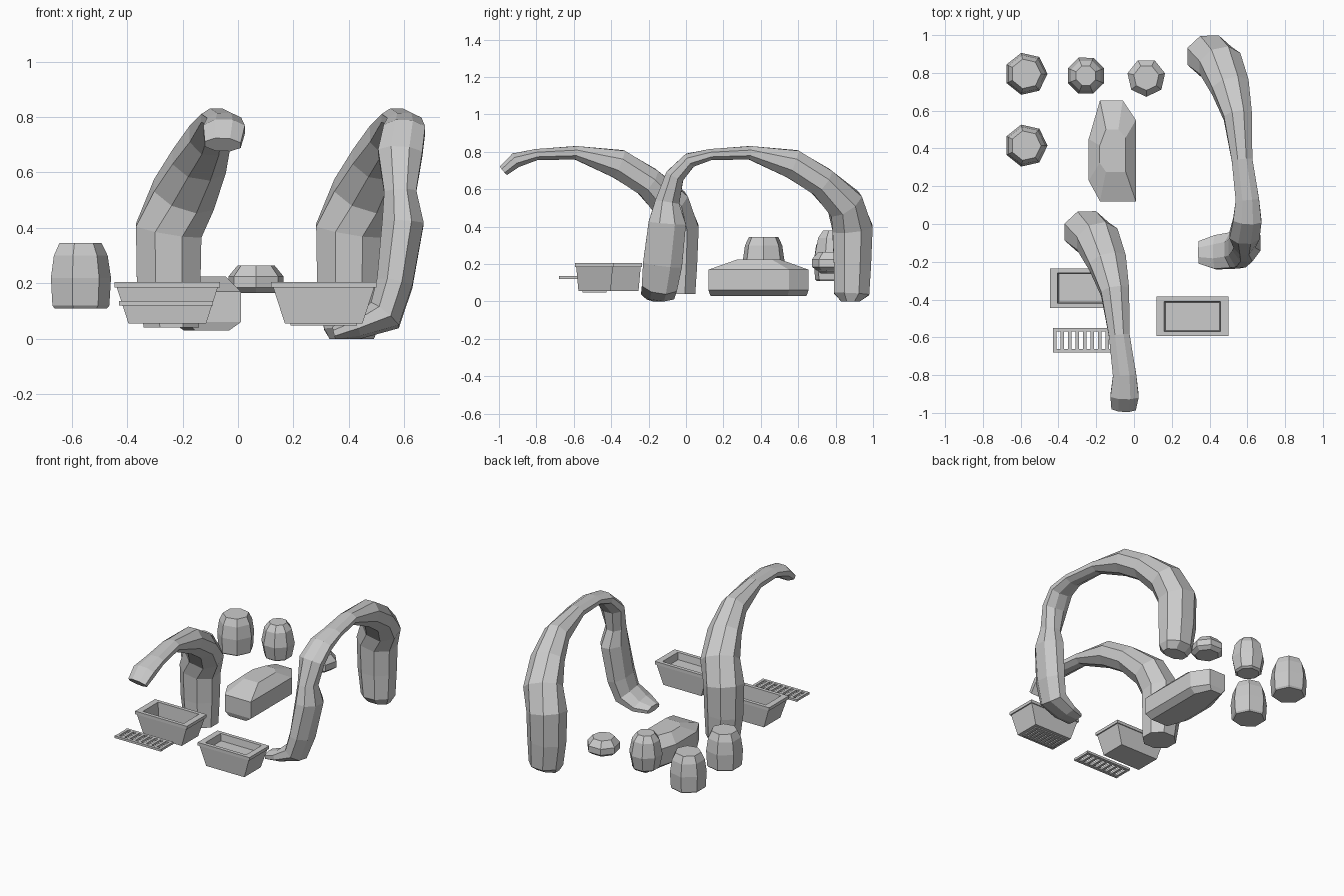
import bpy, bmesh, math
from mathutils import Vector

if "Cube" in bpy.data.objects:
    bpy.data.objects.remove(bpy.data.objects["Cube"])


def finish(bm, name):
    bmesh.ops.recalc_face_normals(bm, faces=bm.faces)
    me = bpy.data.meshes.new(name)
    bm.to_mesh(me)
    bm.free()
    ob = bpy.data.objects.new(name, me)
    bpy.context.collection.objects.link(ob)
    return ob


def loft(name, rings):
    """Skin a list of point rings and cap both ends."""
    bm = bmesh.new()
    loops = [[bm.verts.new(p) for p in r] for r in rings]
    n = len(loops[0])
    for a, b in zip(loops, loops[1:]):
        for i in range(n):
            j = (i + 1) % n
            bm.faces.new((a[i], a[j], b[j], b[i]))
    bm.faces.new(loops[0])
    bm.faces.new(loops[-1])
    return finish(bm, name)


def rect(cx, cy, hx, hy, z):
    return [(cx + sx * hx, cy + sy * hy, z)
            for sx, sy in ((-1, -1), (1, -1), (1, 1), (-1, 1))]


def sweep(name, path, offset, sides=8):
    """Low-poly tube; path rows are x, y, z, half width, half depth."""
    pts = [Vector(p[:3]) + Vector(offset) for p in path]
    rings = []
    for i, p in enumerate(path):
        t = (pts[min(i + 1, len(pts) - 1)] - pts[max(i - 1, 0)]).normalized()
        if i == 0:
            t = Vector((0, 0, 1))
        u = Vector((1, 0, 0))
        u = (u - u.dot(t) * t).normalized()
        v = t.cross(u)
        ring = []
        for k in range(sides):
            a = math.tau * (k + 0.5) / sides
            q = pts[i] + (u * math.cos(a) * p[3] + v * math.sin(a) * p[4]) * 1.08
            q.z = max(q.z, 0)
            ring.append(q)
        rings.append(ring)
    return loft(name, rings)


# Arched stone trunks: a full arch and a broken copy of its first part
arch = [
    (.41, .88, 0, .08, .05), (.41, .885, .04, .10, .095),
    (.40, .89, .20, .115, .10), (.40, .89, .39, .12, .108),
    (.455, .85, .52, .115, .098), (.51, .725, .64, .10, .08),
    (.55, .57, .735, .075, .078), (.572, .34, .795, .055, .036),
    (.60, .13, .785, .062, .03), (.60, .02, .755, .075, .04),
    (.585, -.06, .67, .08, .05), (.585, -.10, .53, .058, .065),
    (.595, -.10, .42, .075, .10), (.565, -.125, .20, .065, .105),
    (.53, -.14, .085, .065, .095), (.43, -.15, .038, .035, .09),
    (.345, -.15, .02, .025, .06),
]
sweep("full_arch", arch, (0, 0, 0))
broken = arch[1:10] + [(.595, -.045, .70, .065, .03)]
sweep("broken_arch", broken, (-.65, -.93, 0))


# Faceted standing stones
def stone(name, x, y, profile, sides, turn):
    rings = [[(x + r * math.cos(turn + math.tau * k / sides),
               y + r * math.sin(turn + math.tau * k / sides), z)
              for k in range(sides)] for r, z in profile]
    loft(name, rings)


tall = [(.10, .11), (.108, .12), (.114, .22), (.102, .30), (.08, .345)]
stone("back_stone", -.572, .795, tall, 7, 0)
stone("left_stone", -.572, .415, tall, 7, 0)
stone("middle_stone", -.255, .785,
      [(.07, .15), (.085, .16), (.103, .25), (.085, .34), (.055, .38)], 8, .39)
stone("small_stone", .065, .775,
      [(.075, .165), (.102, .185), (.102, .225), (.068, .265)], 7, -math.pi / 2)

# Long boulder: stretched rings stacked upward
outline = [(-.18, .12), (.01, .12), (.01, .55), (-.06, .655),
           (-.18, .655), (-.24, .45), (-.24, .23)]


def scaled(s, t, z, cx=-.11, cy=.39):
    return [(cx + (x - cx) * s, cy + (y - cy) * t, z) for x, y in outline]


boulder = loft("boulder", [scaled(.65, .96, .03), scaled(1, 1, .06),
                           scaled(1, 1, .17), scaled(.55, .42, .225)])


# Tapered troughs with an overhanging rim and a sunken floor
def trough(name, x, y, floor):
    steps = [(.14, .086, .055), (.182, .098, .185), (.19, .104, .185),
             (.19, .104, .205), (.15, .08, .205), (.143, .074, floor)]
    loft(name, [rect(x, y, hx, hy, z) for hx, hy, z in steps])


trough("left_trough", -.255, -.34, .10)
trough("right_trough", .309, -.489, .16)


# Slatted grates: rails plus evenly spaced rungs
def grate(name, x, y, z, hx, hy, rungs):
    bm = bmesh.new()
    bars = [(x, y + s * (hy - .009), hx, .009) for s in (-1, 1)]
    for i in range(rungs):
        bars.append((x - hx + .011 + i * (2 * hx - .022) / (rungs - 1), y, .009, hy - .018))
    for cx, cy, bx, by in bars:
        vs = bmesh.ops.create_cube(bm, size=1)["verts"]
        for v in vs:
            v.co = (cx + v.co.x * 2 * bx, cy + v.co.y * 2 * by, z + v.co.z * .015)
    finish(bm, name)


grate("loose_grate", -.26, -.615, .128, .17, .065, 9)
grate("trough_grate", .309, -.489, .055, .12, .065, 9)
